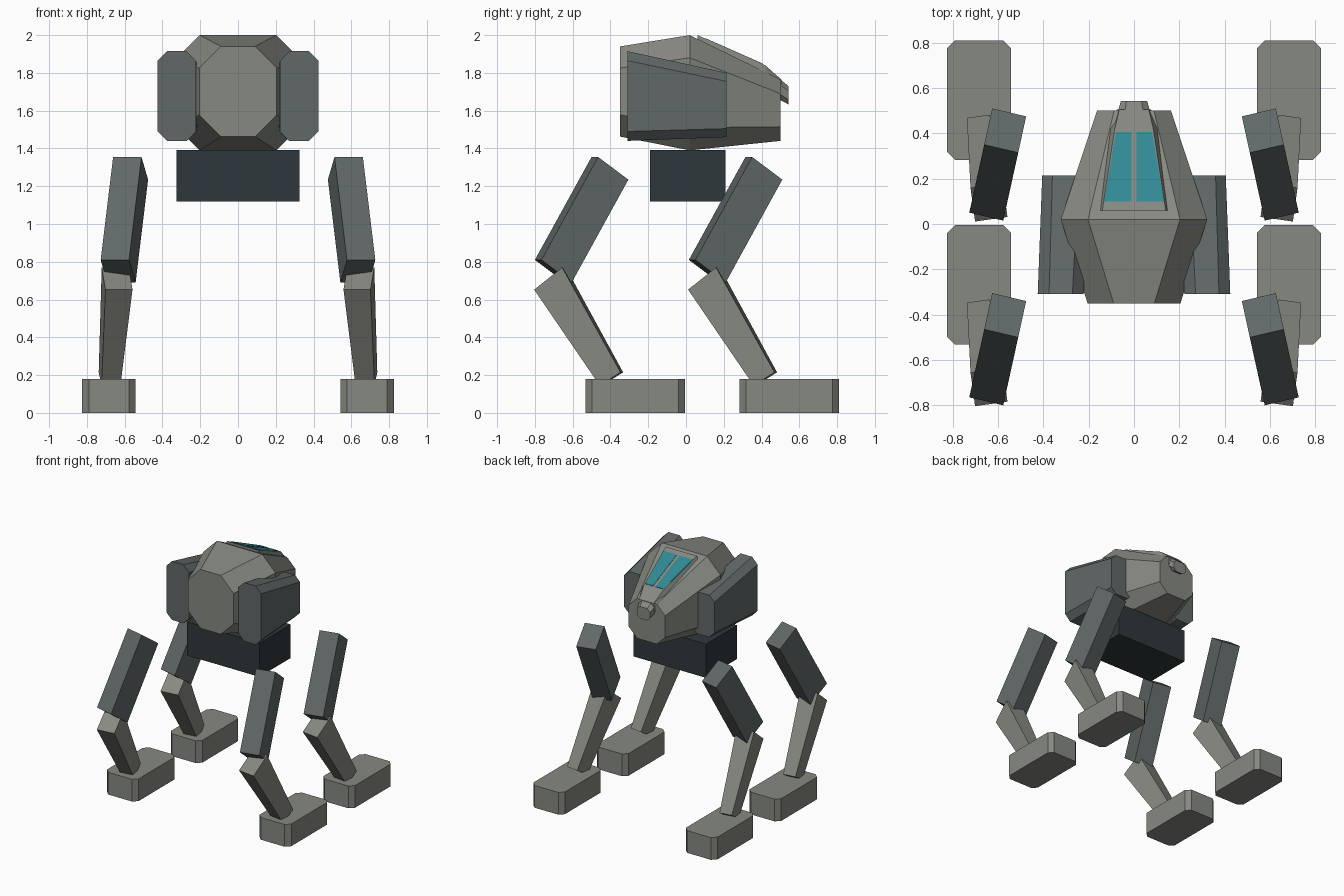
import bpy, bmesh
from mathutils import Vector as V

if "Cube" in bpy.data.objects:
    bpy.data.objects.remove(bpy.data.objects["Cube"])


def material(name, color):
    m = bpy.data.materials.new(name)
    m.diffuse_color = (*color, 1)
    m.use_nodes = True
    m.node_tree.nodes["Principled BSDF"].inputs["Base Color"].default_value = m.diffuse_color
    return m


HULL = material("hull_grey", (0.24, 0.25, 0.22))
ARMOUR = material("armour_grey", (0.12, 0.14, 0.14))
DARK = material("dark_grey", (0.028, 0.038, 0.044))
GLASS = material("teal_glass", (0.03, 0.25, 0.30))


def loft(name, rings, mat):
    """Closed flat-faced solid through rings of equal point count."""
    bm = bmesh.new()
    rows = [[bm.verts.new(p) for p in ring] for ring in rings]
    n = len(rows[0])
    for a, b in zip(rows, rows[1:]):
        for i in range(n):
            j = (i + 1) % n
            bm.faces.new((a[i], a[j], b[j], b[i]))
    bm.faces.new(rows[0])
    bm.faces.new(rows[-1])
    bmesh.ops.recalc_face_normals(bm, faces=bm.faces)
    me = bpy.data.meshes.new(name)
    bm.to_mesh(me)
    bm.free()
    ob = bpy.data.objects.new(name, me)
    me.materials.append(mat)
    bpy.context.collection.objects.link(ob)
    return ob


def octagon(a0, a1, b0, b1, c):
    """Rectangle a0..a1 by b0..b1 with corners cut by c."""
    return [(a0 + c, b0), (a1 - c, b0), (a1, b0 + c), (a1, b1 - c),
            (a1 - c, b1), (a0 + c, b1), (a0, b1 - c), (a0, b0 + c)]


def section(y, x0, x1, z0, z1, c):
    return [(x, y, z) for x, z in octagon(x0, x1, z0, z1, c)]


def trapezoid(y, bottom, top, z0, z1):
    return [(-bottom, y, z0), (bottom, y, z0), (top, y, z1), (-top, y, z1)]


def quad(center, u, v):
    """Four corners around a centre."""
    c, u, v = V(center), V(u) / 2, V(v) / 2
    return [c - u - v, c + u - v, c + u + v, c - u + v]


def flip(rings, s):
    """Mirror rings across x when s is -1."""
    return [[(p[0] * s, p[1], p[2]) for p in r] for r in rings]


# Faceted main hull
loft("hull", [section(-0.35, -0.205, 0.205, 1.463, 1.94, 0.115),
              section(0.02, -0.323, 0.323, 1.39, 2.0, 0.12),
              section(0.50, -0.163, 0.163, 1.44, 1.765, 0.075)], HULL)

# Raised cockpit frame and nose sensor
loft("cockpit_frame", [trapezoid(0.06, 0.16, 0.14, 1.95, 2.0),
                       trapezoid(0.42, 0.12, 0.085, 1.77, 1.84),
                       trapezoid(0.505, 0.075, 0.065, 1.70, 1.765)], HULL)
loft("nose_sensor", [section(0.46, -0.075, 0.075, 1.67, 1.775, 0.03),
                     section(0.50, -0.07, 0.07, 1.655, 1.765, 0.03),
                     section(0.543, -0.058, 0.058, 1.633, 1.73, 0.025)], HULL)

# Belly block
loft("belly_block", [quad((0, 0.01, z), (0.65, 0, 0), (0, 0.4, 0))
                     for z in (1.12, 1.392)], DARK)

for s, side in ((1, "left"), (-1, "right")):
    # Window panes, just proud of the sloping frame
    pane = [(-0.132, 0.10, 1.982), (-0.012, 0.10, 1.982),
            (-0.012, 0.405, 1.847), (-0.08, 0.405, 1.847)]
    rings = [[(x, y, z + d) for x, y, z in pane] for d in (-0.01, 0.003)]
    loft(f"window_{side}", flip(rings, s), GLASS)

    # Side pods
    rings = [section(-0.31, -0.425, -0.222, 1.44, 1.915, 0.05),
             section(0.215, -0.405, -0.20, 1.46, 1.80, 0.045)]
    loft(f"side_pod_{side}", flip(rings, s), ARMOUR)

    for dy, end in ((0.0, "rear"), (-0.815, "front")):
        off = V((0, dy, 0))

        # Upper leg: straight slanted beam
        u, v, w = V((0.15, -0.035, 0)), V((0.035, 0.16, -0.12)), V((0.066, 0.30, 0.545))
        base = V((-0.727, 0.05, 0.81)) + off + (u + v) / 2
        loft(f"upper_leg_{end}_{side}",
             flip([quad(base, u, v), quad(base + w, u, v)], s), ARMOUR)

        # Lower leg: tapers down into the foot
        rings = [quad(V((-0.64, 0.095, 0.711)) + off, (0.143, 0.02, 0), (-0.02, 0.148, 0.117)),
                 quad(V((-0.68, 0.42, 0.18)) + off, (0.10, 0.014, 0), (-0.015, 0.11, 0.07))]
        loft(f"lower_leg_{end}_{side}", flip(rings, s), HULL)

        # Foot with clipped corners
        outline = octagon(-0.825, -0.542, 0.283 + dy, 0.81 + dy, 0.035)
        rings = [[(x, y, z) for x, y in outline] for z in (0, 0.18)]
        loft(f"foot_{end}_{side}", flip(rings, s), HULL)
